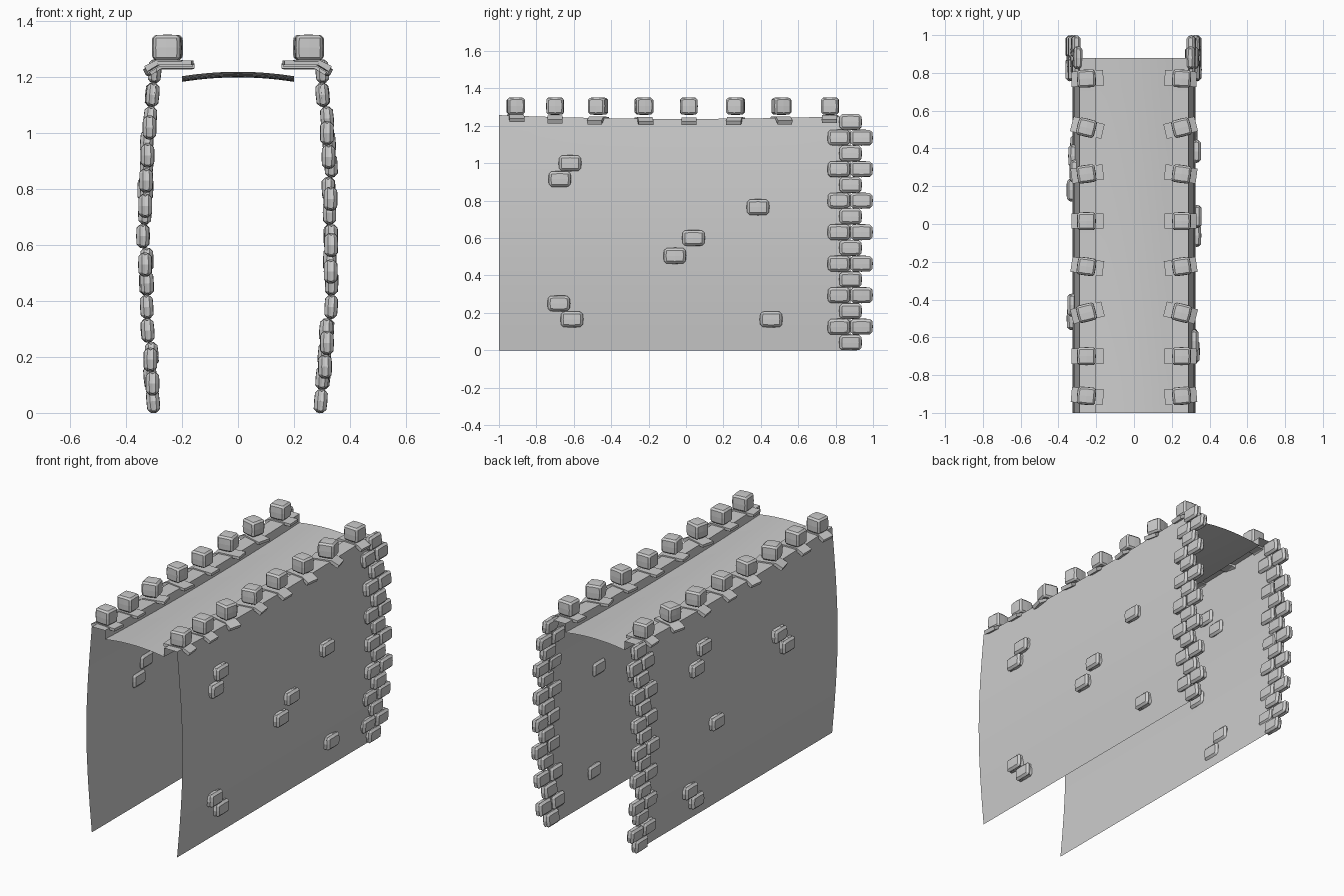
import bpy, bmesh, random
from math import radians, pi, sin
from mathutils import Matrix, Vector

if "Cube" in bpy.data.objects:
    bpy.data.objects.remove(bpy.data.objects["Cube"])

random.seed(4)
Y0, Y1 = -1.0, 0.88


def finish(bm, name):
    bmesh.ops.recalc_face_normals(bm, faces=bm.faces)
    me = bpy.data.meshes.new(name)
    bm.to_mesh(me)
    bm.free()
    ob = bpy.data.objects.new(name, me)
    bpy.context.collection.objects.link(ob)
    return ob


def wall_x(z):
    return 0.288 + 0.037 * sin(pi * min(max(z / 1.25, 0), 1))


def sag(y):
    return -0.02 * (1 - (y / 1.0) ** 2)


def sheet(name, profile, sag_from, ny=12):
    """Sweep an open (x, z) profile along y; points above sag_from sag mid-span."""
    bm = bmesh.new()
    rows = []
    for j in range(ny + 1):
        y = Y0 + (Y1 - Y0) * j / ny
        rows.append([bm.verts.new((x, y, z + (sag(y) if z > sag_from else 0)))
                     for x, z in profile])
    for a, b in zip(rows, rows[1:]):
        for i in range(len(profile) - 1):
            bm.faces.new((a[i], a[i + 1], b[i + 1], b[i]))
    ob = finish(bm, name)
    for p in ob.data.polygons:
        p.use_smooth = True
    bpy.context.view_layer.objects.active = ob
    ob.select_set(True)
    bpy.ops.object.shade_smooth_by_angle(angle=radians(30))
    ob.select_set(False)
    return ob


def block(name, loc, size, rot=0.0, axis='X', bevel=0.012, puff=0.1):
    """Chamfered, slightly pillowed stone."""
    bm = bmesh.new()
    bmesh.ops.create_cube(bm, size=1)
    bmesh.ops.subdivide_edges(bm, edges=bm.edges, cuts=1, use_grid_fill=True)
    for v in bm.verts:
        edge = sum(abs(c) > 0.4 for c in v.co)
        v.co *= 1 - puff * (edge - 1) / 2
        v.co = Vector(a * b for a, b in zip(v.co, size))
    sharp = [e for e in bm.edges if e.calc_face_angle(0) > radians(50)]
    bmesh.ops.bevel(bm, geom=sharp, offset=bevel, segments=1, affect='EDGES')
    bm.transform(Matrix.Translation(loc) @ Matrix.Rotation(rot, 4, axis))
    return finish(bm, name)


def saddle(name, s, y, yaw):
    """Slab under a merlon, folding down over the outer wall face."""
    top = [(-0.085, 0.006), (0.04, 0.008), (0.085, -0.014)]
    bot = [(0.075, -0.034), (0.035, -0.010), (-0.085, -0.010)]
    bm = bmesh.new()
    f = bm.faces.new([bm.verts.new((x, -0.04, z)) for x, z in top + bot])
    ext = bmesh.ops.extrude_face_region(bm, geom=[f])
    bmesh.ops.translate(bm, vec=(0, 0.08, 0),
                        verts=[g for g in ext['geom'] if isinstance(g, bmesh.types.BMVert)])
    bm.transform(Matrix.Diagonal((s, 1, 1, 1)) @ Matrix.Translation((0.247, y, 1.257 + sag(y)))
                 @ Matrix.Rotation(yaw, 4, 'Z'))
    finish(bm, name)


# Walkway, gently arched across
sheet("walkway", [(x / 100, 1.203 + 0.016 * (1 - (x / 20) ** 2)) for x in range(-20, 21, 5)], 1.1)

merlons = [(-0.91, 5), (-0.70, 0), (-0.47, -14), (-0.225, 8),
           (0.015, 0), (0.265, -8), (0.51, 14), (0.77, -3)]
loose = {1: [(-0.62, 1.0), (-0.675, 0.915), (0.385, 0.765), (0.04, 0.60), (-0.06, 0.505),
             (-0.68, 0.25), (-0.61, 0.165), (0.455, 0.165)],
         -1: [(0.28, 1.02), (0.36, 0.92), (0.18, 0.53), (0.41, 0.19), (0.34, 0.105),
              (-0.43, 0.83), (-0.50, 0.74)]}

for s, side in ((1, "right"), (-1, "left")):
    # Bulging wall, top ledge and inner lip
    prof = [(s * wall_x(1.257 * i / 8), 1.257 * i / 8) for i in range(9)]
    prof += [(s * 0.20, 1.257), (s * 0.20, 1.203)]
    sheet(side + "_wall", prof, 1.18)

    # Merlons on saddles
    for y, deg in merlons:
        yaw = radians(deg)
        saddle(side + "_merlon_base", s, y, yaw)
        block(side + "_merlon", (s * 0.252, y, 1.305), (0.1, 0.096, 0.094), s * yaw, 'Z', 0.01, 0.07)

    # Stones bulging through the wall
    for y, z in loose[s]:
        block(side + "_wall_stone", (s * (wall_x(z) + 0.008), y, z), (0.05, 0.123, 0.087))

    # Quoin column at the back edge: alternating single and paired stones
    for i in range(15):
        z = 0.042 + i * 0.0842
        for y in ([0.88] if i % 2 == 0 else [0.817, 0.938]):
            x = wall_x(z) + 0.008 + random.uniform(-0.008, 0.008)
            lean = (wall_x(z + 0.05) - wall_x(z - 0.05)) / 0.1
            block(side + "_corner_stone", (s * x, y, z), (0.048, 0.123, 0.087), s * lean, 'Y')
